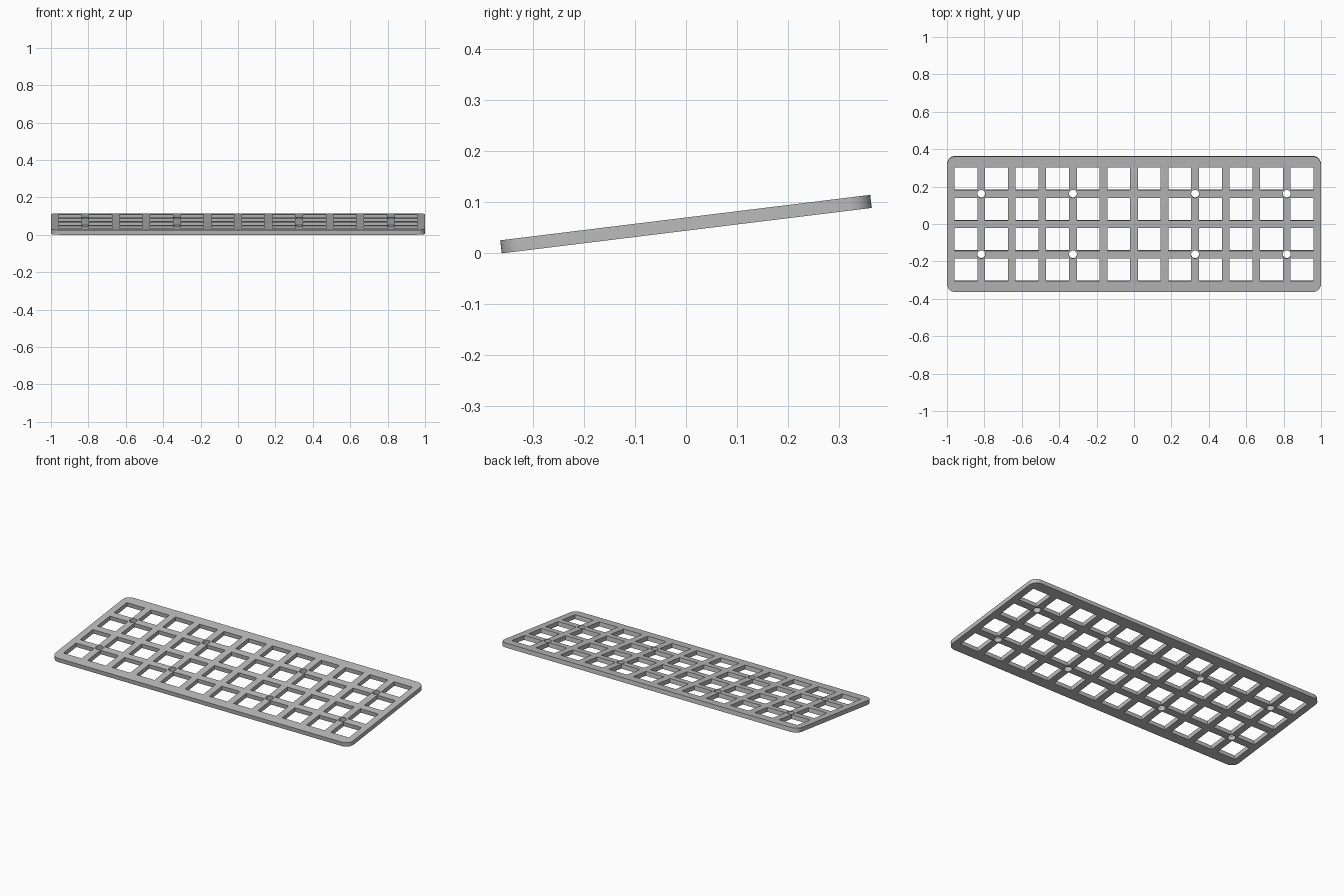
import bpy, bmesh, math
from mathutils import Matrix

cube = bpy.data.objects.get("Cube")
if cube:
    bpy.data.objects.remove(cube, do_unlink=True)

WIDTH, DEPTH, THICK = 2.0, 0.7305, 0.0257
PITCH, HOLE, SCREW_R = 0.1633, 0.122, 0.0215
CORNER_R, TILT = 0.045, math.radians(7)

grey = bpy.data.materials.new("plate grey")
grey.use_nodes = True
colour = (0.5, 0.5, 0.5, 1)
grey.diffuse_color = colour
grey.node_tree.nodes["Principled BSDF"].inputs["Base Color"].default_value = colour

# Flat filled profile: closed loops inside the outline become holes
profile = bpy.data.curves.new("plate_profile", "CURVE")
profile.dimensions = "2D"
profile.fill_mode = "BOTH"
profile.extrude = THICK / 2


def add_loop(points):
    spline = profile.splines.new("POLY")
    spline.points.add(len(points) - 1)
    for p, (x, y) in zip(spline.points, points):
        p.co = (x, y, 0, 1)
    spline.use_cyclic_u = True


def arc(cx, cy, r, start, sweep, steps):
    return [(cx + r * math.cos(start + sweep * i / steps),
             cy + r * math.sin(start + sweep * i / steps)) for i in range(steps + 1)]


# Outline with rounded corners
ix, iy = WIDTH / 2 - CORNER_R, DEPTH / 2 - CORNER_R
outline = []
for k, (sx, sy) in enumerate([(1, 1), (-1, 1), (-1, -1), (1, -1)]):
    outline += arc(sx * ix, sy * iy, CORNER_R, k * math.pi / 2, math.pi / 2, 10)
add_loop(outline)

# Square key openings, 12 columns by 4 rows
h = HOLE / 2
for col in range(12):
    for row in range(4):
        cx, cy = (col - 5.5) * PITCH, (row - 1.5) * PITCH
        add_loop([(cx - h, cy - h), (cx + h, cy - h), (cx + h, cy + h), (cx - h, cy + h)])

# Round screw holes where the bars cross
for col in (-5, -2, 2, 5):
    for row in (-1, 1):
        add_loop(arc(col * PITCH, row * PITCH, SCREW_R, 0, math.tau, 32)[:-1])

# Turn the profile into a mesh, weld it, and tilt it with the back raised
helper = bpy.data.objects.new("profile_helper", profile)
bpy.context.collection.objects.link(helper)
helper.hide_render = True
depsgraph = bpy.context.evaluated_depsgraph_get()
mesh = bpy.data.meshes.new_from_object(helper.evaluated_get(depsgraph))
bpy.data.objects.remove(helper, do_unlink=True)

bm = bmesh.new()
bm.from_mesh(mesh)
bmesh.ops.remove_doubles(bm, verts=bm.verts, dist=0.0002)
bmesh.ops.recalc_face_normals(bm, faces=bm.faces)
bmesh.ops.dissolve_limit(bm, angle_limit=0.001, verts=bm.verts, edges=bm.edges)
bmesh.ops.triangulate(bm, faces=[f for f in bm.faces if len(f.verts) > 4])
lift = DEPTH / 2 * math.sin(TILT) + THICK / 2 * math.cos(TILT)
bm.transform(Matrix.Translation((0, 0, lift)) @ Matrix.Rotation(TILT, 4, "X"))
bm.to_mesh(mesh)
bm.free()

mesh.name = "key_plate"
mesh.materials.clear()
mesh.materials.append(grey)
plate = bpy.data.objects.new("key_plate", mesh)
bpy.context.collection.objects.link(plate)

# Smooth the rounded corners and screw holes, keep the edges crisp
bpy.ops.object.select_all(action="DESELECT")
plate.select_set(True)
bpy.context.view_layer.objects.active = plate
bpy.ops.object.shade_smooth_by_angle(angle=math.radians(30))
